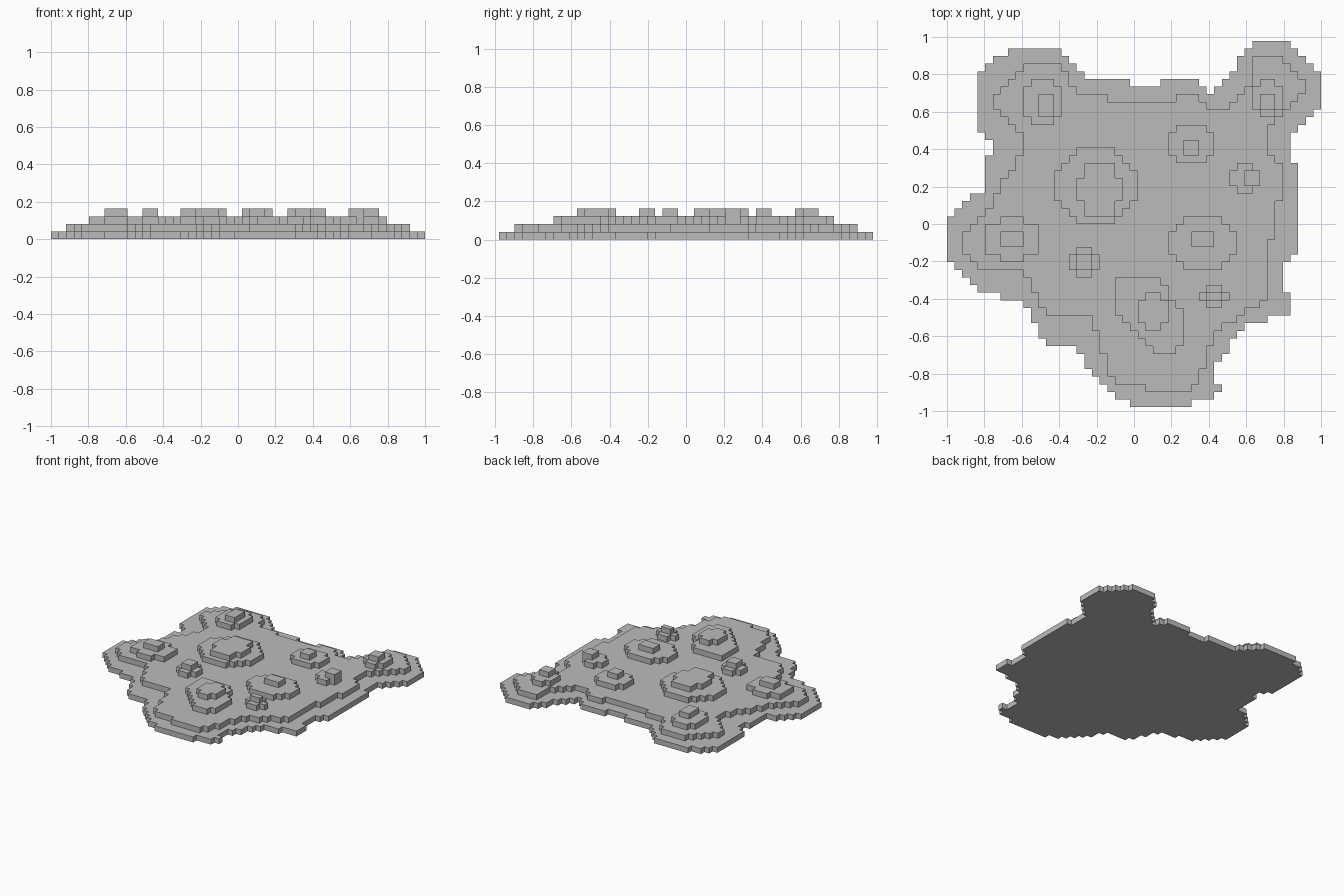
import bpy
import bmesh

# Remove the default cube only
default_cube = bpy.data.objects.get("Cube")
if default_cube is not None:
    bpy.data.objects.remove(default_cube, do_unlink=True)

# Grid of square blocks: the plate is 49 blocks wide and 48 deep
COLUMNS, ROWS = 49, 48
BLOCK = 2 / COLUMNS
GRID = [(column, row) for column in range(COLUMNS) for row in range(ROWS)]


def make_material(name, colour):
    material = bpy.data.materials.new(name)
    material.use_nodes = True
    material.diffuse_color = colour
    shader = material.node_tree.nodes["Principled BSDF"]
    shader.inputs["Base Color"].default_value = colour
    return material


stone_grey = make_material("stone_grey", (0.5, 0.5, 0.5, 1))


def blocks_in_outline(points):
    """Blocks whose centre lies inside a closed outline."""
    def is_inside(block):
        x, y = block[0] + 0.5, block[1] + 0.5
        inside = False
        for (ax, ay), (bx, by) in zip(points, points[1:] + points[:1]):
            if (ay > y) != (by > y) and x < ax + (y - ay) * (bx - ax) / (by - ay):
                inside = not inside
        return inside
    return {block for block in GRID if is_inside(block)}


def blocks_in_oval(left, bottom, right, top):
    """Blocks whose centre lies inside the oval that fills a rectangle."""
    def is_inside(block):
        across = (2 * block[0] + 1 - left - right) / (right - left)
        along = (2 * block[1] + 1 - bottom - top) / (top - bottom)
        return across ** 2 + along ** 2 <= 1
    return {block for block in GRID if is_inside(block)}


def make_terrace(name, level, blocks):
    """One solid layer of blocks, a single block thick."""
    builder = bmesh.new()
    corners = {}

    def corner(column, row, height):
        key = (column, row, height)
        if key not in corners:
            corners[key] = builder.verts.new((
                (column - COLUMNS / 2) * BLOCK,
                (row - ROWS / 2) * BLOCK,
                height * BLOCK,
            ))
        return corners[key]

    for column, row in blocks:
        # Corners of the block, anticlockwise from the front
        ring = [(column, row), (column + 1, row),
                (column + 1, row + 1), (column, row + 1)]
        neighbours = [(column, row - 1), (column + 1, row),
                      (column, row + 1), (column - 1, row)]
        builder.faces.new([corner(*place, level + 1) for place in ring])
        builder.faces.new([corner(*place, level) for place in reversed(ring)])
        # Walls only where the layer ends
        for start, end, neighbour in zip(ring, ring[1:] + ring[:1], neighbours):
            if neighbour not in blocks:
                builder.faces.new((
                    corner(*start, level), corner(*end, level),
                    corner(*end, level + 1), corner(*start, level + 1)))
    bmesh.ops.dissolve_limit(builder, angle_limit=0.01,
                             verts=builder.verts[:], edges=builder.edges[:])
    mesh = bpy.data.meshes.new(name)
    builder.to_mesh(mesh)
    builder.free()
    mesh.materials.append(stone_grey)
    bpy.context.collection.objects.link(bpy.data.objects.new(name, mesh))


# Ground layer, clockwise from the back right lobe
ground_outline = [
    (10, 47), (15, 47), (18, 44), (18, 43), (24, 43), (24, 42), (28, 42),
    (28, 43), (33, 43), (35, 41), (37, 43), (39, 47), (41, 48), (45, 48),
    (49, 44), (49, 40), (45, 35), (45, 32), (46, 32), (46, 20), (44, 19),
    (45, 12), (39, 11), (35, 5), (36, 2), (31, 0), (25, 0), (20, 3),
    (17, 8), (13, 8), (10, 14), (5, 15), (0, 19), (0, 24), (2, 27),
    (5, 28), (5, 32), (7, 34), (4, 36), (4, 44), (7, 46)]
make_terrace("ground_layer", 0, blocks_in_outline(ground_outline))

# Plateau layer, set back from the rim
plateau_outline = [
    (11, 45), (15, 45), (17, 41), (21, 41), (21, 40), (30, 40), (30, 41),
    (33, 41), (35, 39), (37, 39), (40, 43), (40, 46), (43, 46), (47, 43),
    (47, 41), (42, 36), (42, 33), (44, 32), (44, 29), (42, 20), (42, 14),
    (35, 10), (33, 3), (31, 2), (22, 3), (19, 12), (13, 12), (10, 18),
    (5, 18), (2, 20), (2, 22), (6, 27), (10, 34), (10, 36), (6, 39), (6, 41)]
make_terrace("plateau_layer", 1, blocks_in_outline(plateau_outline))

# Broad lower step of each mound
lower_steps = {
    "back_right_mound": (10, 37, 15, 43),
    "back_left_mound": (40, 38, 44, 43),
    "large_middle_mound": (14, 24, 25, 34),
    "small_back_mound": (29, 32, 35, 37),
    "small_left_mound": (37, 28, 41, 32),
    "right_mound": (5, 19, 12, 25),
    "left_mound": (29, 18, 38, 25),
    "small_right_mound": (16, 17, 20, 21),
    "small_front_mound": (33, 13, 37, 16),
}
for name, rectangle in lower_steps.items():
    make_terrace(name, 2, blocks_in_oval(*rectangle))

# The large front mound leans to one side
make_terrace("large_front_mound", 2, blocks_in_outline(
    [(22, 17), (28, 17), (31, 12), (31, 9), (30, 7), (27, 7), (22, 13)]))

# Small summit on each mound
summits = {
    "back_right_summit": (12, 38, 14, 41),
    "back_left_summit": (41, 39, 43, 41),
    "large_middle_summit": (17, 25, 23, 32),
    "small_back_summit": (31, 33, 33, 35),
    "small_left_summit": (39, 29, 41, 31),
    "right_summit": (7, 21, 10, 23),
    "left_summit": (32, 21, 35, 23),
    "small_right_summit": (17, 18, 19, 20),
    "small_front_summit": (34, 14, 36, 15),
    "large_front_summit": (25, 10, 29, 15),
}
for name, rectangle in summits.items():
    make_terrace(name, 3, blocks_in_oval(*rectangle))
